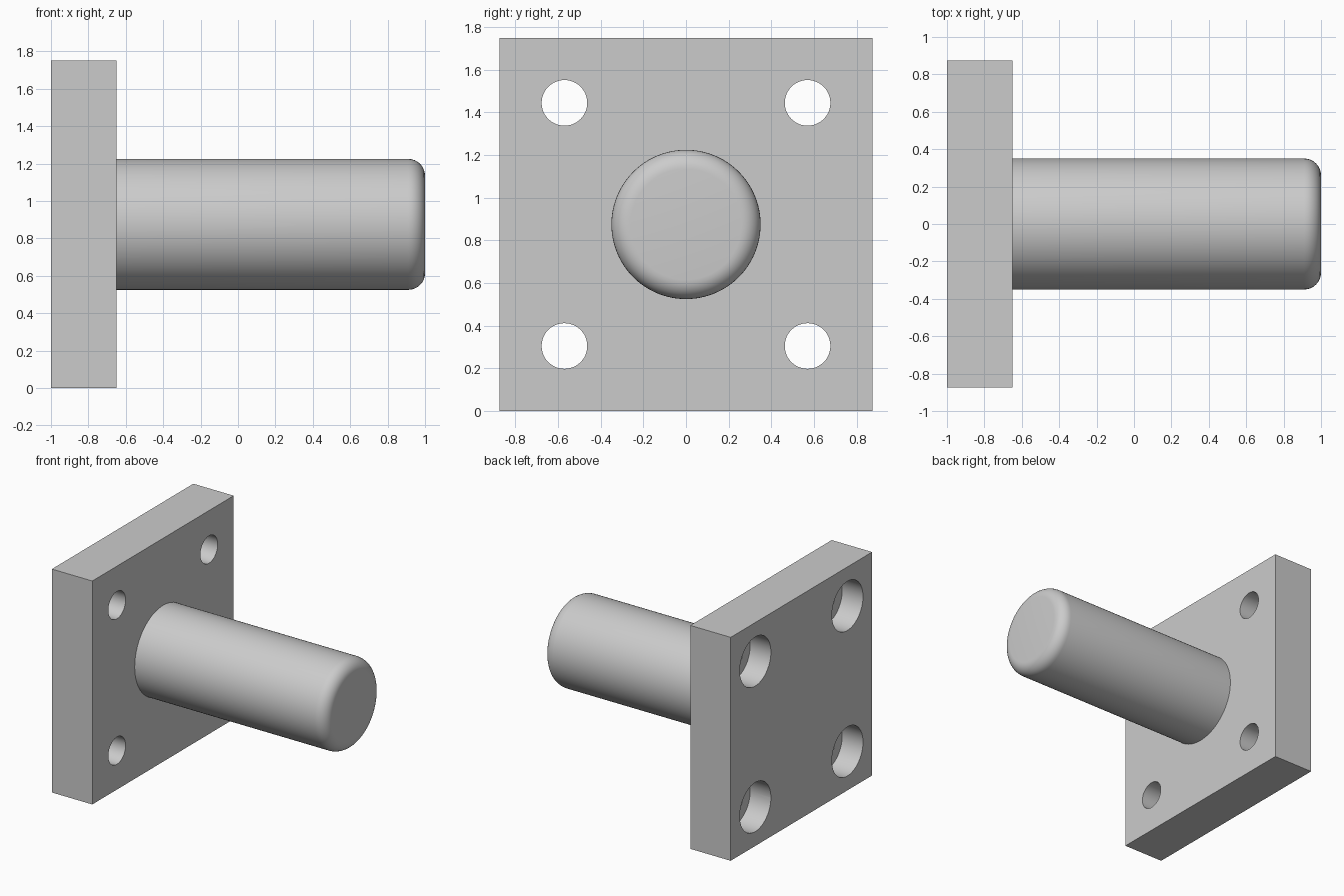
import bpy
import bmesh
from math import pi, radians
from mathutils import Matrix, Vector

if "Cube" in bpy.data.objects:
    bpy.data.objects.remove(bpy.data.objects["Cube"], do_unlink=True)

PLATE = 1.75          # side of the square plate
THICK = 0.35          # plate thickness
MID = PLATE / 2       # height of the shaft axis
BACK = -1.0           # rear face of the plate
FRONT = BACK + THICK
HOLE = 0.57           # bolt offset from the axis

grey = bpy.data.materials.new("light grey metal")
grey.use_nodes = True
grey.diffuse_color = (0.6, 0.6, 0.6, 1)
grey.node_tree.nodes["Principled BSDF"].inputs["Base Color"].default_value = grey.diffuse_color


def add_object(name, bm):
    mesh = bpy.data.meshes.new(name)
    bmesh.ops.recalc_face_normals(bm, faces=bm.faces)
    bm.to_mesh(mesh)
    bm.free()
    mesh.materials.append(grey)
    obj = bpy.data.objects.new(name, mesh)
    bpy.context.collection.objects.link(obj)
    return obj


def rod(bm, x0, x1, y, z, radius, sides):
    """Cylinder along x from x0 to x1."""
    place = Matrix.Translation(((x0 + x1) / 2, y, z)) @ Matrix.Rotation(pi / 2, 4, "Y")
    bmesh.ops.create_cone(bm, cap_ends=True, segments=sides, radius1=radius,
                          radius2=radius, depth=x1 - x0, matrix=place)


def smooth(obj):
    bpy.ops.object.select_all(action="DESELECT")
    obj.select_set(True)
    bpy.context.view_layer.objects.active = obj
    bpy.ops.object.shade_smooth_by_angle(angle=radians(30))


# Square mounting plate
bm = bmesh.new()
bmesh.ops.create_cube(bm, size=1)
bmesh.ops.scale(bm, vec=(THICK, PLATE, PLATE), verts=bm.verts)
bmesh.ops.translate(bm, vec=(BACK + THICK / 2, 0, MID), verts=bm.verts)
plate = add_object("mounting_plate", bm)


# Bolt holes, wider at the rear for the screw heads
def cut_holes(name, x0, x1, radius):
    bm = bmesh.new()
    for y in (-HOLE, HOLE):
        for z in (MID - HOLE, MID + HOLE):
            rod(bm, x0, x1, y, z, radius, 48)
    cutter = add_object(name, bm)
    cutter.hide_render = True
    mod = plate.modifiers.new(name, "BOOLEAN")
    mod.operation = "DIFFERENCE"
    mod.solver = "EXACT"
    mod.object = cutter
    bpy.context.view_layer.objects.active = plate
    bpy.ops.object.modifier_apply(modifier=mod.name)
    bpy.data.objects.remove(cutter, do_unlink=True)


cut_holes("bolt_holes", BACK - 0.1, FRONT + 0.1, 0.107)
cut_holes("counterbores", BACK - 0.1, BACK + 0.18, 0.1925)
smooth(plate)

# Round shaft with a rounded free end
bm = bmesh.new()
rod(bm, FRONT - 0.02, 1.0, 0, MID, 0.35, 96)
rim = [e for e in bm.edges if all(v.co.x > 0.99 for v in e.verts)]
bmesh.ops.bevel(bm, geom=rim, offset=0.09, offset_type="OFFSET", segments=8,
                profile=0.5, affect="EDGES")
shaft = add_object("shaft", bm)
smooth(shaft)
